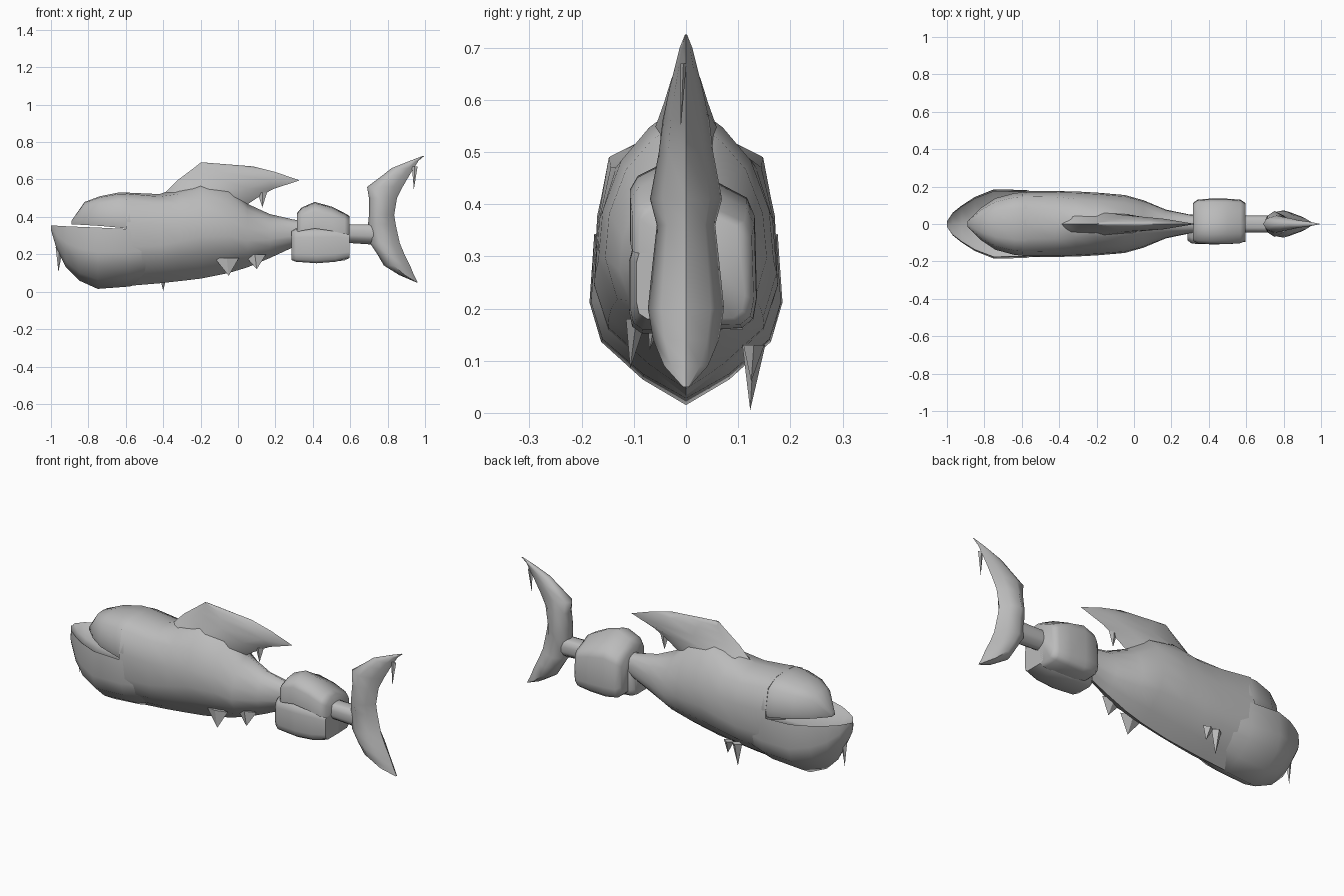
import bpy
import bmesh
from mathutils import Vector

cube = bpy.data.objects.get("Cube")
if cube:
    bpy.data.objects.remove(cube, do_unlink=True)

stone = bpy.data.materials.new("plain_grey")
stone.use_nodes = True
GREY = (0.5, 0.5, 0.5, 1)
stone.diffuse_color = GREY
stone.node_tree.nodes["Principled BSDF"].inputs["Base Color"].default_value = GREY


def finish(name, bm, angle):
    bmesh.ops.recalc_face_normals(bm, faces=bm.faces)
    mesh = bpy.data.meshes.new(name)
    bm.to_mesh(mesh)
    bm.free()
    mesh.materials.append(stone)
    obj = bpy.data.objects.new(name, mesh)
    bpy.context.collection.objects.link(obj)
    bpy.ops.object.select_all(action="DESELECT")
    obj.select_set(True)
    bpy.context.view_layer.objects.active = obj
    bpy.ops.object.shade_smooth_by_angle(angle=angle)


def blend(first, second, t):
    """Mix two half-profiles with equal point counts."""
    return [tuple(Vector(a).lerp(Vector(b), t)) for a, b in zip(first, second)]


def mirror(half):
    """Close a half-profile with its mirror image."""
    return half + [(-v, u) for v, u in reversed(half) if v > 0]


def loft(name, rows, outlines, upright=False, shift=0):
    """Skin one outline per row; rows hold station, start, end, half width."""
    bm = bmesh.new()
    rings = []
    for (station, start, end, width), outline in zip(rows, outlines):
        ring = []
        for v, u in outline:
            along = start + (end - start) * u
            y = shift + v * width
            point = (along, y, station) if upright else (station, y, along)
            ring.append(bm.verts.new(point))
        rings.append(ring)
    count = len(rings[0])
    for a, b in zip(rings, rings[1:]):
        for i in range(count):
            j = (i + 1) % count
            bm.faces.new((a[i], a[j], b[j], b[i]))
    bm.faces.new(rings[0])
    bm.faces.new(rings[-1])
    finish(name, bm, 1.1)


def even_loft(name, rows, outline, **options):
    loft(name, rows, [outline] * len(rows), **options)


def spike(name, tip, root, half, depth):
    """Pointed shard from a diamond-shaped root to a tip."""
    bm = bmesh.new()
    corners = [(-half, 0, 0), (0, depth, 0), (half, 0, 0), (0, -depth, 0)]
    ring = [bm.verts.new(Vector(root) + Vector(c)) for c in corners]
    top = bm.verts.new(tip)
    for i in range(4):
        bm.faces.new((ring[i], ring[(i + 1) % 4], top))
    bm.faces.new(ring)
    finish(name, bm, 0.5)


# Half cross-sections: (width share, height share)
HULL = [(0, 0), (.4, .1), (.85, .25), (1, .42), (.97, .68), (.84, .92), (.45, .99), (0, 1)]
BACK = [(0, 0), (.4, .1), (.85, .25), (1, .42), (.95, .6), (.74, .78), (.42, .9), (0, 1)]
JAW = mirror([(0, 0), (.45, .15), (.88, .37), (1, .6), (.95, 1), (.82, .95), (0, .76)])
SKULL = mirror([(0, .05), (.95, 0), (1, .2), (.86, .77), (.5, .96), (0, 1)])
FOIL = mirror([(0, 0), (.65, .1), (1, .38), (.65, .75), (0, 1)])
BLOCK = mirror([(0, 0), (.7, 0), (.93, .07), (1, .22), (1, .72), (.9, .88), (.6, .97), (0, 1)])
# Full outline reaching over the stalk and down its left side
CLAMP = [(.15, .56), (-.79, .56), (-.79, .84), (-.68, .92), (-.4, .98), (0, 1), (.5, .87),
         (.86, .79), (.97, .68), (1, .2), (.95, .07), (.8, .01), (.15, 0)]

# Body with tail stalk, its back narrowing into the fin
body_rows = [
    (-.6, .03, .53, .176), (-.42, .045, .522, .176), (-.31, .057, .56, .174),
    (-.2, .07, .6, .168), (-.05, .1, .57, .155), (.05, .13, .47, .127),
    (.17, .18, .415, .077), (.3, .24, .385, .05), (.45, .26, .375, .042),
    (.6, .26, .36, .045), (.75, .25, .36, .045)]
narrowing = [0, .2, .7, 1, 1, .9, .8, .4, 0, 0, 0]
loft("body", body_rows, [mirror(blend(HULL, BACK, t)) for t in narrowing])

# Head and jaw, parted by the open mouth
even_loft("upper_head", [
    (-.89, .36, .38, .015), (-.82, .357, .48, .085), (-.74, .352, .51, .138),
    (-.64, .343, .53, .165), (-.58, .335, .53, .171), (-.5, .34, .51, .15)], SKULL)
even_loft("lower_jaw", [
    (-1, .33, .355, .015), (-.97, .23, .353, .06), (-.92, .13, .35, .1),
    (-.85, .06, .347, .145), (-.75, .015, .343, .185), (-.58, .028, .335, .182),
    (-.46, .06, .33, .155)], JAW)

# Fins, stacked upward
even_loft("dorsal_fin", [
    (.46, -.45, .04, .085), (.5, -.42, .1, .078), (.55, -.37, .19, .058),
    (.595, -.325, .33, .042), (.64, -.265, .2, .028), (.67, -.225, .08, .015),
    (.69, -.2, -.17, .004)], FOIL, upright=True)
even_loft("tail_fin", [
    (.05, .953, .96, .006), (.09, .86, .94, .042), (.14, .78, .92, .063),
    (.2, .745, .89, .073), (.26, .705, .865, .067), (.36, .695, .843, .056),
    (.41, .7, .835, .069), (.5, .7, .85, .052), (.56, .69, .88, .045),
    (.62, .77, .915, .032), (.66, .82, .94, .022), (.7, .92, .965, .012),
    (.725, .985, .995, .002)], FOIL, upright=True)

# Rounded blocks clamped around the tail stalk
even_loft("upper_block", [
    (.315, .19, .42, .112), (.34, .168, .45, .13), (.41, .157, .48, .136),
    (.5, .16, .455, .135), (.57, .167, .42, .13), (.595, .18, .405, .113)], CLAMP)
even_loft("lower_right_block", [
    (.285, .17, .325, .06), (.31, .16, .34, .078), (.42, .152, .345, .082),
    (.52, .16, .345, .08), (.595, .18, .33, .068)], BLOCK, shift=-.027)

# Shards that barely break the surface
for name, tip, root, half, depth in [
        ("jaw_spike", (-.96, 0, .105), (-.955, 0, .24), .02, .012),
        ("left_belly_spike", (-.4, .123, .005), (-.4, .13, .13), .03, .022),
        ("left_rear_spike", (-.34, .125, .06), (-.35, .13, .13), .03, .02),
        ("right_belly_spike", (-.05, -.107, .085), (-.06, -.095, .18), .065, .02),
        ("right_rear_spike", (.1, -.07, .12), (.09, -.055, .2), .06, .02),
        ("dorsal_spike", (.13, 0, .45), (.13, 0, .53), .025, .01),
        ("tail_spike", (.94, -.01, .545), (.945, -.005, .67), .015, .006)]:
    spike(name, tip, root, half, depth)
